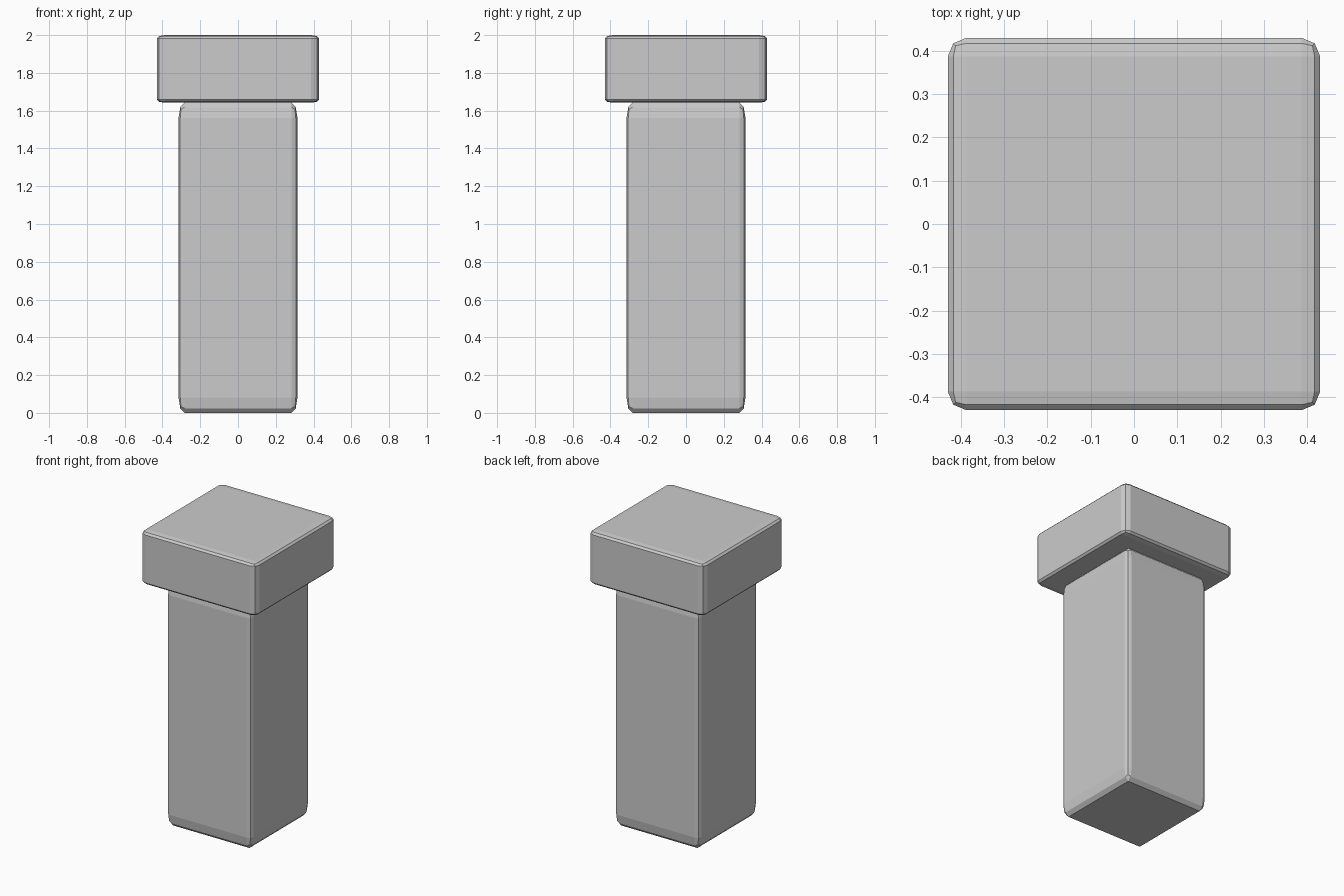
import bpy

if "Cube" in bpy.data.objects:
    bpy.data.objects.remove(bpy.data.objects["Cube"])


def block(name, width, z0, z1):
    # Unit cube with a two-step bevel, stretched by object scale
    bpy.ops.mesh.primitive_cube_add(size=1, location=(0, 0, (z0 + z1) / 2))
    ob = bpy.context.object
    ob.name = name
    ob.scale = (width, width, z1 - z0)
    bevel = ob.modifiers.new("Bevel", 'BEVEL')
    bevel.width = 0.05
    bevel.segments = 2
    return ob


# Square post
block("post_shaft", 0.63, 0.0, 1.642)
# Wider cap on top
block("post_cap", 0.86, 1.642, 2.0)
